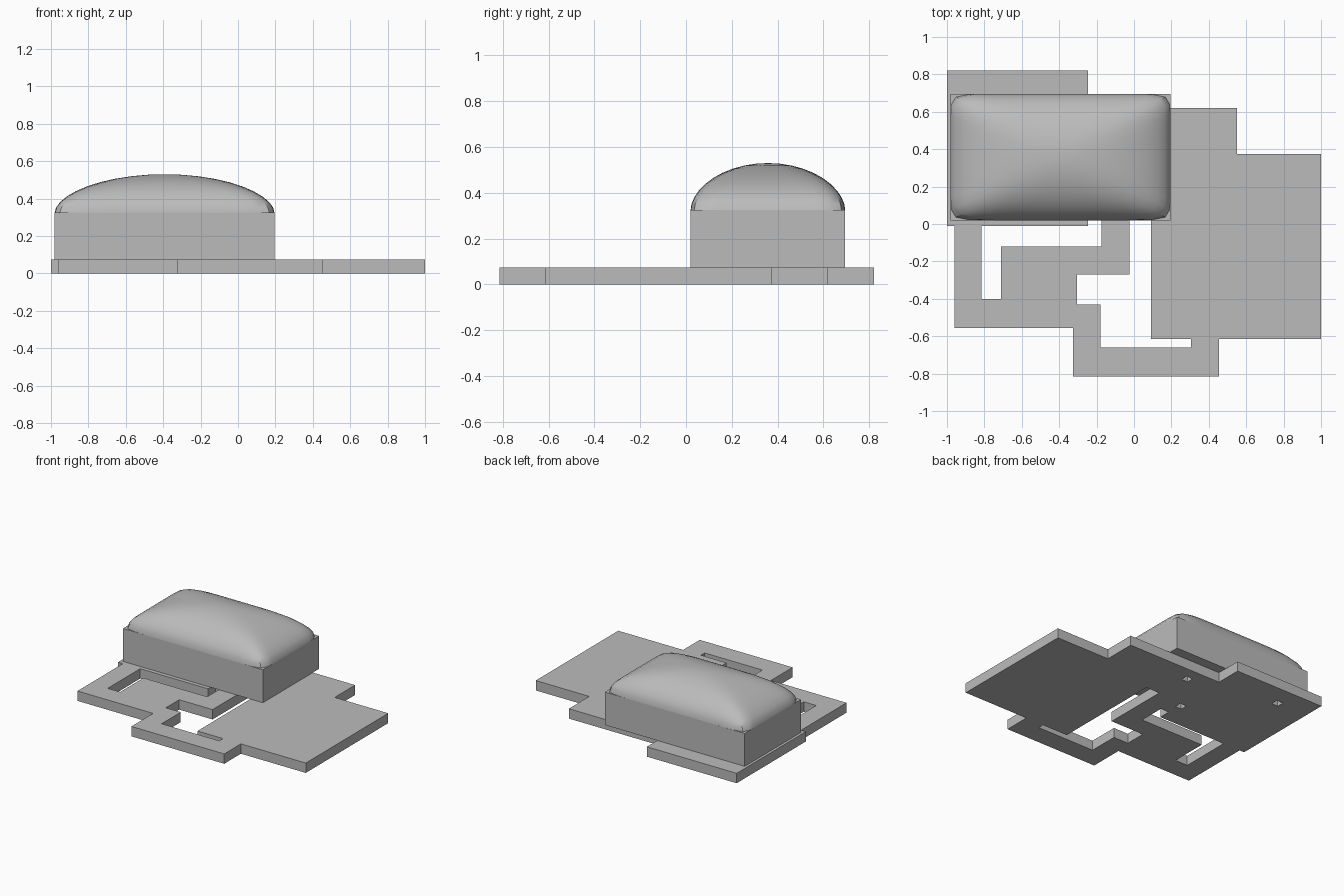
import bpy, bmesh, math

cube = bpy.data.objects.get("Cube")
if cube:
    bpy.data.objects.remove(cube, do_unlink=True)

grey = bpy.data.materials.new("plain_grey")
grey.use_nodes = True
COLOUR = (0.5, 0.5, 0.5, 1)
grey.diffuse_color = COLOUR
grey.node_tree.nodes["Principled BSDF"].inputs["Base Color"].default_value = COLOUR

BASE_TOP, WALL_TOP, PEAK = 0.075, 0.325, 0.53
X0, X1, Y0, Y1 = -0.98, 0.195, 0.02, 0.695
CX, CY, HX, HY = (X0 + X1) / 2, (Y0 + Y1) / 2, (X1 - X0) / 2, (Y1 - Y0) / 2


def add_object(name, mesh):
    obj = bpy.data.objects.new(name, mesh)
    bpy.context.collection.objects.link(obj)
    mesh.materials.clear()
    mesh.materials.append(grey)
    return obj


def square(x, y, r=0.027):
    return [(x - r, y - r), (x + r, y - r), (x + r, y + r), (x - r, y + r)]


def stepped(start, *moves):
    """Right-angled outline: alternating new y and new x values."""
    x, y = start
    points = [start]
    for i, value in enumerate(moves):
        x, y = (x, value) if i % 2 == 0 else (value, y)
        points.append((x, y))
    return points


# Ground floor slab: right-angled outline with courtyards and small shafts
outline = stepped((-1, 0.82), -0.01, -0.96, -0.555, -0.325, -0.815, 0.455, -0.615,
                  1, 0.375, 0.55, 0.62, -0.245, 0.82)
centre_court = stepped((0.09, -0.615), 0.24, -0.025, -0.27, -0.305, -0.43,
                       -0.18, -0.66, 0.305, -0.615)
side_court = stepped((-0.815, -0.01), -0.4, -0.71, -0.12, -0.175, 0.08, -0.245, -0.01)
shafts = [square(-0.05, 0.51), square(-0.257, 0.195), square(-0.742, 0.654)]

curve = bpy.data.curves.new("slab_outline", "CURVE")
curve.dimensions = "2D"
curve.fill_mode = "BOTH"
curve.extrude = BASE_TOP / 2
for loop in [outline, centre_court, side_court] + shafts:
    spline = curve.splines.new("POLY")
    spline.points.add(len(loop) - 1)
    for point, (x, y) in zip(spline.points, loop):
        point.co = (x, y, 0, 1)
    spline.use_cyclic_u = True
    spline.use_smooth = False
helper = bpy.data.objects.new("slab_outline", curve)
bpy.context.collection.objects.link(helper)
bpy.context.view_layer.update()
slab_mesh = bpy.data.meshes.new_from_object(
    helper.evaluated_get(bpy.context.evaluated_depsgraph_get()))
bpy.data.objects.remove(helper, do_unlink=True)
bm = bmesh.new()
bm.from_mesh(slab_mesh)
bmesh.ops.remove_doubles(bm, verts=bm.verts, dist=0.0005)
bmesh.ops.recalc_face_normals(bm, faces=bm.faces)
bm.to_mesh(slab_mesh)
bm.free()
slab = add_object("ground_slab", slab_mesh)
slab.location.z = BASE_TOP / 2

# Hall walls: plain box on the slab
bm = bmesh.new()
bmesh.ops.create_cube(bm, size=1)
bmesh.ops.scale(bm, vec=(2 * HX, 2 * HY, WALL_TOP - BASE_TOP), verts=bm.verts)
bmesh.ops.translate(bm, vec=(CX, CY, (WALL_TOP + BASE_TOP) / 2), verts=bm.verts)
walls_mesh = bpy.data.meshes.new("hall_walls")
bm.to_mesh(walls_mesh)
bm.free()
add_object("hall_walls", walls_mesh)

# Cushion roof: rings go from rounded rectangle at the rim to ellipse at the top
SIDE, RINGS = 12, 10
directions = []
for quarter in range(4):
    c, s = round(math.cos(quarter * math.pi / 2)), round(math.sin(quarter * math.pi / 2))
    for i in range(SIDE):
        t = -1 + 2 * i / SIDE
        directions.append((c - s * t, s + c * t))

bm = bmesh.new()
rings = []
for k in range(RINGS):
    angle = math.pi / 2 * k / RINGS
    r = math.cos(angle)
    z = WALL_TOP + (PEAK - WALL_TOP) * math.sin(angle) ** 1.1
    n = 2.2 + 12 * r ** 3
    ring = []
    for dx, dy in directions:
        f = r / (abs(dx) ** n + abs(dy) ** n) ** (1 / n)
        ring.append(bm.verts.new((CX + HX * dx * f, CY + HY * dy * f, z)))
    rings.append(ring)
count = len(directions)
for low, high in zip(rings, rings[1:]):
    for i in range(count):
        j = (i + 1) % count
        bm.faces.new((low[i], low[j], high[j], high[i]))
top = bm.verts.new((CX, CY, PEAK))
for i in range(count):
    bm.faces.new((rings[-1][i], rings[-1][(i + 1) % count], top))
roof_mesh = bpy.data.meshes.new("cushion_roof")
bm.to_mesh(roof_mesh)
bm.free()
roof = add_object("cushion_roof", roof_mesh)
bpy.ops.object.select_all(action="DESELECT")
roof.select_set(True)
bpy.context.view_layer.objects.active = roof
bpy.ops.object.shade_smooth_by_angle(angle=math.radians(30))
